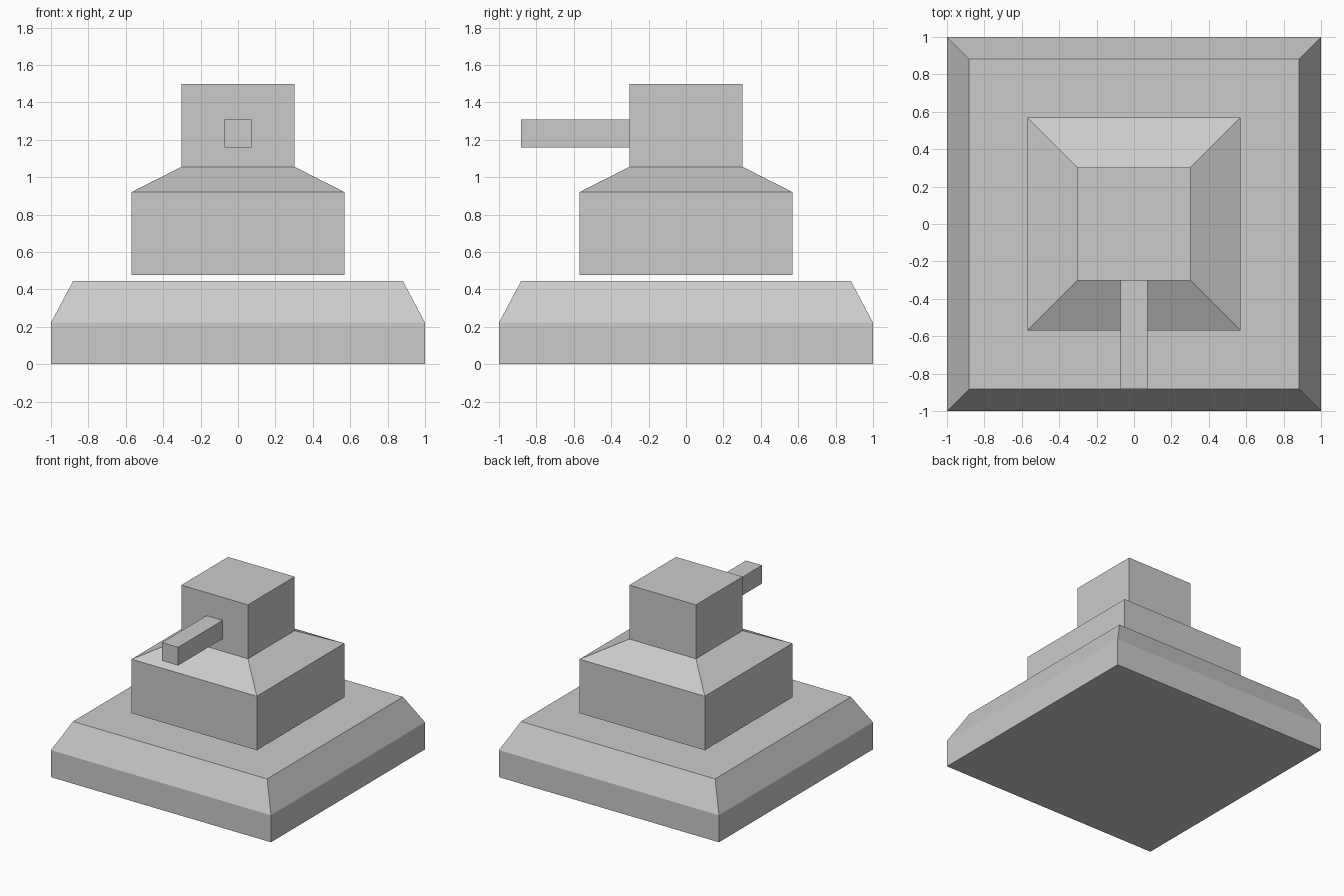
import bpy, bmesh

if "Cube" in bpy.data.objects:
    bpy.data.objects.remove(bpy.data.objects["Cube"])


def finish(name, bm):
    bmesh.ops.recalc_face_normals(bm, faces=bm.faces[:])
    mesh = bpy.data.meshes.new(name)
    bm.to_mesh(mesh)
    bm.free()
    obj = bpy.data.objects.new(name, mesh)
    bpy.context.collection.objects.link(obj)
    return obj


def square_stack(name, profile):
    """Closed solid through square sections given as (half width, height)."""
    bm = bmesh.new()
    rings = [[bm.verts.new((sx * h, sy * h, z))
              for sx, sy in ((-1, -1), (1, -1), (1, 1), (-1, 1))]
             for h, z in profile]
    for low, high in zip(rings, rings[1:]):
        for i in range(4):
            j = (i + 1) % 4
            bm.faces.new((low[i], low[j], high[j], high[i]))
    bm.faces.new(rings[0][::-1])
    bm.faces.new(rings[-1])
    return finish(name, bm)


def box(name, lo, hi):
    bm = bmesh.new()
    bmesh.ops.create_cube(bm, size=1)
    for v in bm.verts:
        v.co = [lo[i] if v.co[i] < 0 else hi[i] for i in range(3)]
    return finish(name, bm)


# Wide plinth with a sloped upper edge
square_stack("base", [(1, 0), (1, 0.222), (0.882, 0.444)])

# Turret floating just above the base, stepping in to a square head
square_stack("turret", [(0.569, 0.476), (0.569, 0.92), (0.303, 1.055), (0.303, 1.498)])

# Square barrel pointing forward from the turret head
box("barrel", (-0.073, -0.882, 1.159), (0.073, -0.303, 1.309))
